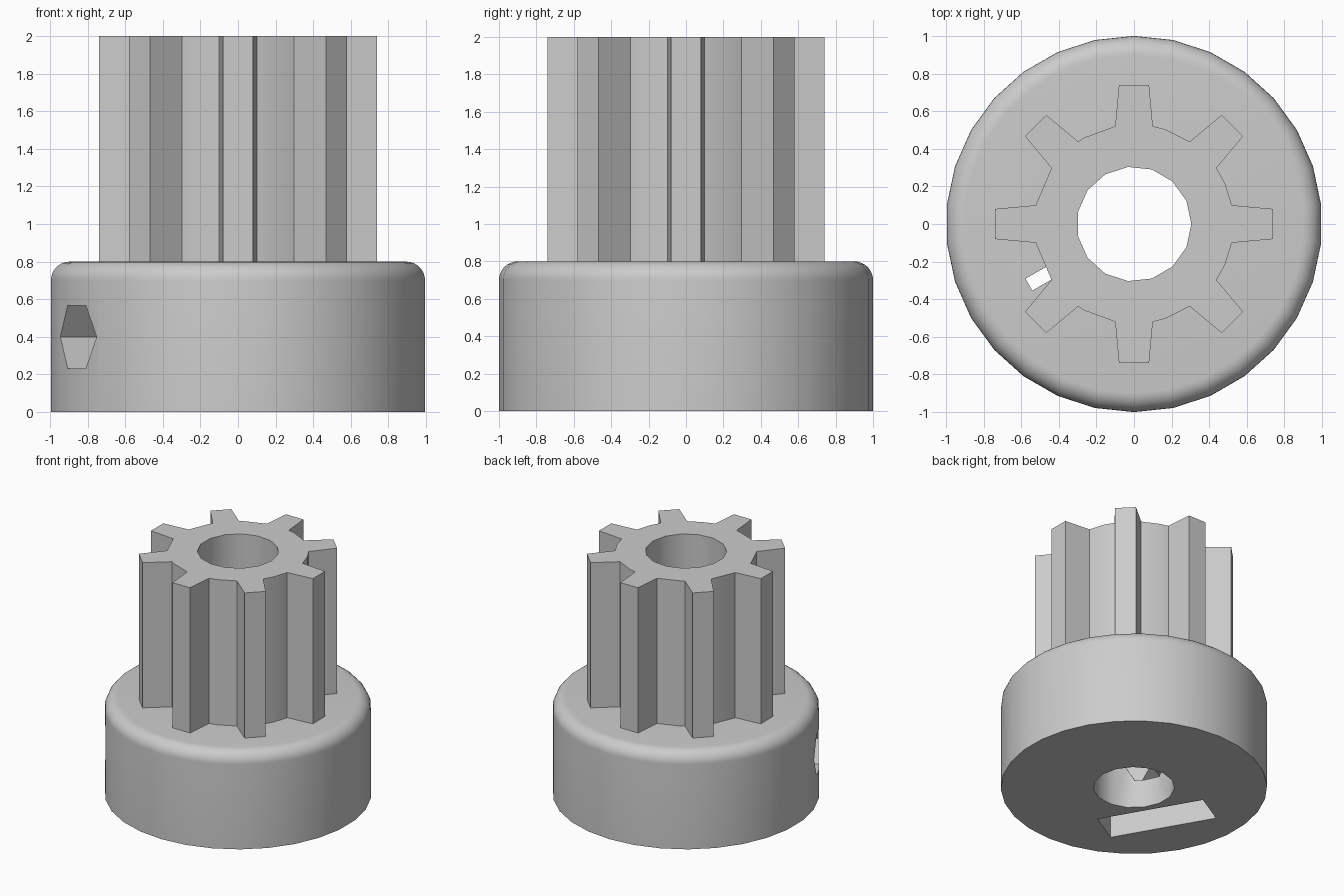
import bpy, bmesh
from math import sin, cos, pi, radians, degrees, atan2, hypot
from mathutils import Matrix

if "Cube" in bpy.data.objects:
    bpy.data.objects.remove(bpy.data.objects["Cube"])

BASE_TOP, TOP, SCREW_Z = 0.8, 2.0, 0.4
SCREW_ANGLE = radians(210)

grey = bpy.data.materials.new("plain grey")
grey.use_nodes = True
grey.diffuse_color = (0.6, 0.6, 0.6, 1)
grey.node_tree.nodes["Principled BSDF"].inputs["Base Color"].default_value = (0.6, 0.6, 0.6, 1)


def ring(radius, sides, start=0.0):
    return [(radius * cos(start + 2 * pi * i / sides),
             radius * sin(start + 2 * pi * i / sides)) for i in range(sides)]


def stack(name, layers, matrix=Matrix()):
    """Solid skinned over (outline, height) layers."""
    bm = bmesh.new()
    rings = [[bm.verts.new((x, y, z)) for x, y in pts] for pts, z in layers]
    for low, high in zip(rings, rings[1:]):
        for i in range(len(low)):
            j = (i + 1) % len(low)
            bm.faces.new((low[i], low[j], high[j], high[i]))
    bm.faces.new(rings[0][::-1])
    bm.faces.new(rings[-1])
    bm.transform(matrix)
    bmesh.ops.recalc_face_normals(bm, faces=bm.faces)
    mesh = bpy.data.meshes.new(name)
    bm.to_mesh(mesh)
    bm.free()
    mesh.materials.append(grey)
    obj = bpy.data.objects.new(name, mesh)
    bpy.context.collection.objects.link(obj)
    return obj


def activate(obj):
    bpy.ops.object.select_all(action='DESELECT')
    obj.select_set(True)
    bpy.context.view_layer.objects.active = obj


def cut(obj, cutter):
    cutter.hide_render = True
    activate(obj)
    mod = obj.modifiers.new("cut", 'BOOLEAN')
    mod.operation, mod.solver, mod.object = 'DIFFERENCE', 'EXACT', cutter
    bpy.ops.object.modifier_apply(modifier=mod.name)


# Base drum with a rounded upper rim
layers = [(ring(1, 30, pi / 2), 0)]
for i in range(9):
    a = i / 8 * pi / 2
    layers.append((ring(0.9 + 0.1 * cos(a), 30, pi / 2), BASE_TOP - 0.1 + 0.1 * sin(a)))
base = stack("base", layers)

# Toothed barrel: eight tapered teeth over a faceted core
points = []
for i in range(8):
    a = i * pi / 4
    for r, w in ((0.52, -0.1), (0.74, -0.08), (0.74, 0.08), (0.52, 0.1)):
        points.append((r * cos(a) - w * sin(a), r * sin(a) + w * cos(a)))
half_root = degrees(atan2(0.1, 0.52))
for x, y in ring(0.53, 15):
    off = degrees(atan2(y, x)) % 45
    if half_root < off < 45 - half_root:
        points.append((x, y))
points.sort(key=lambda p: atan2(p[1], p[0]))
barrel = stack("toothed_barrel", [(points, BASE_TOP), (points, TOP)])

# Cutters: shaft bore, set screw hole, captive nut pocket and its entry slot
radial = (Matrix.Translation((0, 0, SCREW_Z)) @ Matrix.Rotation(SCREW_ANGLE, 4, 'Z')
          @ Matrix.Rotation(pi / 2, 4, 'Y'))
bore = stack("bore_cutter", [(ring(0.305, 15), -0.2), (ring(0.305, 15), 2.2)])
screw = stack("screw_cutter", [(ring(0.193, 6, pi / 2), 0), (ring(0.193, 6, pi / 2), 1.2)], radial)
nut = stack("nut_cutter", [(ring(0.421, 6), 0.355), (ring(0.421, 6), 0.645)], radial)
slot_shape = [(0, -0.421), (0.6, -0.421), (0.6, 0.421), (0, 0.421)]
slot = stack("slot_cutter", [(slot_shape, 0.355), (slot_shape, 0.645)], radial)

for cutter in (bore, slot, nut, screw):
    cut(base, cutter)
cut(barrel, bore)
for cutter in (bore, slot, nut, screw):
    bpy.data.objects.remove(cutter)

# Smooth the round walls, keep the edges crisp
for obj in (base, barrel):
    activate(obj)
    bpy.ops.object.shade_smooth_by_angle(angle=radians(30))
